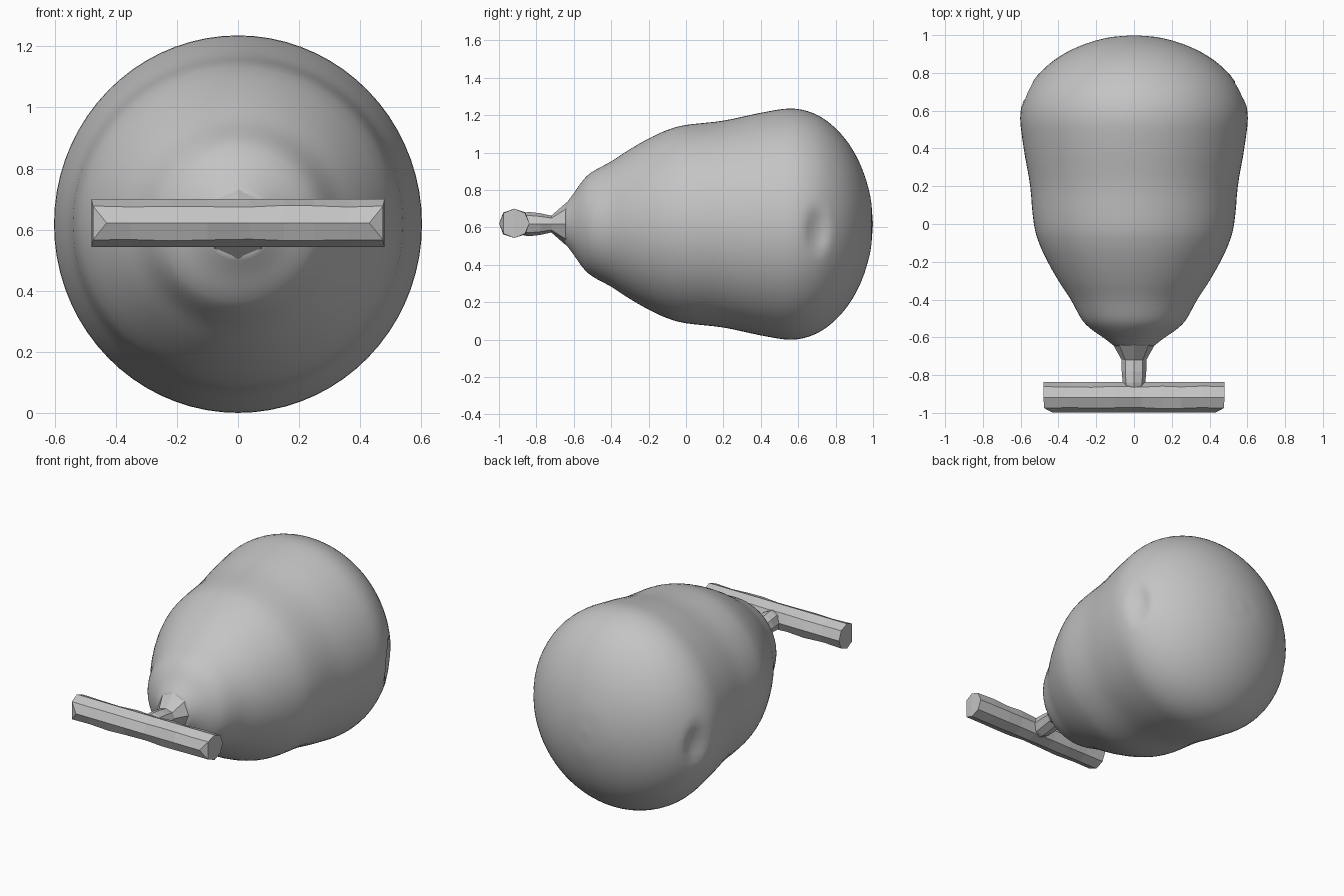
import bpy, bmesh, math, random
from mathutils import Vector

if "Cube" in bpy.data.objects:
    bpy.data.objects.remove(bpy.data.objects["Cube"])

random.seed(4)
CZ = 0.618  # height of the long axis

grey = bpy.data.materials.new("plain grey")
grey.diffuse_color = (0.55, 0.55, 0.55, 1)
grey.use_nodes = True
grey.node_tree.nodes["Principled BSDF"].inputs["Base Color"].default_value = grey.diffuse_color


def finish(name, bm):
    bmesh.ops.recalc_face_normals(bm, faces=bm.faces)
    mesh = bpy.data.meshes.new(name)
    bm.to_mesh(mesh)
    bm.free()
    mesh.materials.append(grey)
    ob = bpy.data.objects.new(name, mesh)
    bpy.context.collection.objects.link(ob)
    return ob


def skin(bm, rings):
    """Bridge equal-sized rings of points and cap both ends."""
    vs = [[bm.verts.new(p) for p in ring] for ring in rings]
    n = len(vs[0])
    for a, b in zip(vs, vs[1:]):
        for i in range(n):
            j = (i + 1) % n
            bm.faces.new((a[i], a[j], b[j], b[i]))
    bm.faces.new(vs[0])
    bm.faces.new(vs[-1])


def ring_y(y, rx, rz, n):
    return [Vector((rx * math.cos(2 * math.pi * i / n), y,
                    CZ + rz * math.sin(2 * math.pi * i / n))) for i in range(n)]


def smooth_path(pts, steps):
    """Catmull-Rom curve through the points."""
    out = []
    p = [Vector(q) for q in pts]
    p = [2 * p[0] - p[1]] + p + [2 * p[-1] - p[-2]]
    for a, b, c, d in zip(p, p[1:], p[2:], p[3:]):
        for s in range(steps):
            t = s / steps
            out.append(0.5 * (2 * b + (c - a) * t + (2 * a - 5 * b + 4 * c - d) * t * t
                              + (3 * b - a - 3 * c + d) * t ** 3))
    out.append(p[-2])
    return out


# Pear-shaped body: (y, radius) profile
profile = [(-0.645, 0.105), (-0.60, 0.165), (-0.55, 0.235), (-0.50, 0.28), (-0.40, 0.335),
           (-0.30, 0.40), (-0.20, 0.457), (-0.10, 0.503), (0.0, 0.53), (0.20, 0.553),
           (0.40, 0.595), (0.56, 0.618), (0.68, 0.593), (0.78, 0.53), (0.87, 0.43),
           (0.94, 0.30), (0.985, 0.15), (0.999, 0.01)]
bm = bmesh.new()
rings = []
for y, r in smooth_path(profile, 4):
    squash = 1 - 0.025 * max(0, min(1, (y - 0.1) / 0.4))
    rings.append(ring_y(y, r * squash, r, 72))
# Small dents on both sides near the wide end
for ring in rings:
    for v in ring:
        if abs(v.x) > 0.35:
            d = math.hypot((v.y - 0.70) / 0.07, (v.z - 0.58) / 0.13)
            v.x -= math.copysign(0.035 * max(0, 1 - d * d), v.x)
skin(bm, rings)
body = finish("body", bm)
for f in body.data.polygons:
    f.use_smooth = True

# Faceted neck flaring into the body
bm = bmesh.new()
skin(bm, [ring_y(y, rx, rz, 8) for y, rx, rz in
          [(-0.87, 0.055, 0.06), (-0.84, 0.06, 0.065), (-0.78, 0.065, 0.058),
           (-0.72, 0.065, 0.045), (-0.64, 0.11, 0.115), (-0.60, 0.11, 0.11)]])
finish("neck", bm)

# Eight-sided, slightly uneven cross bar with the front corners cut back
bm = bmesh.new()
rings = []
xs = [-0.48, -0.35, -0.22, -0.10, 0.04, 0.15, 0.25, 0.36, 0.48]
for k, x in enumerate(xs):
    end = k in (0, len(xs) - 1)
    ring = []
    for i in range(8):
        a = math.pi * i / 4
        r = 0.081 if end or i % 2 == 0 else 0.081 + random.uniform(-0.006, 0.005)
        px = x
        if end and i in (3, 4, 5):
            px = math.copysign(0.43 if i == 4 else 0.475, x)
        ring.append(Vector((px, -0.918 + r * math.cos(a), CZ + 0.004 + 0.97 * r * math.sin(a))))
    rings.append(ring)
skin(bm, rings)
bmesh.ops.triangulate(bm, faces=[f for f in bm.faces if len(f.verts) > 4])
finish("cross_bar", bm)
